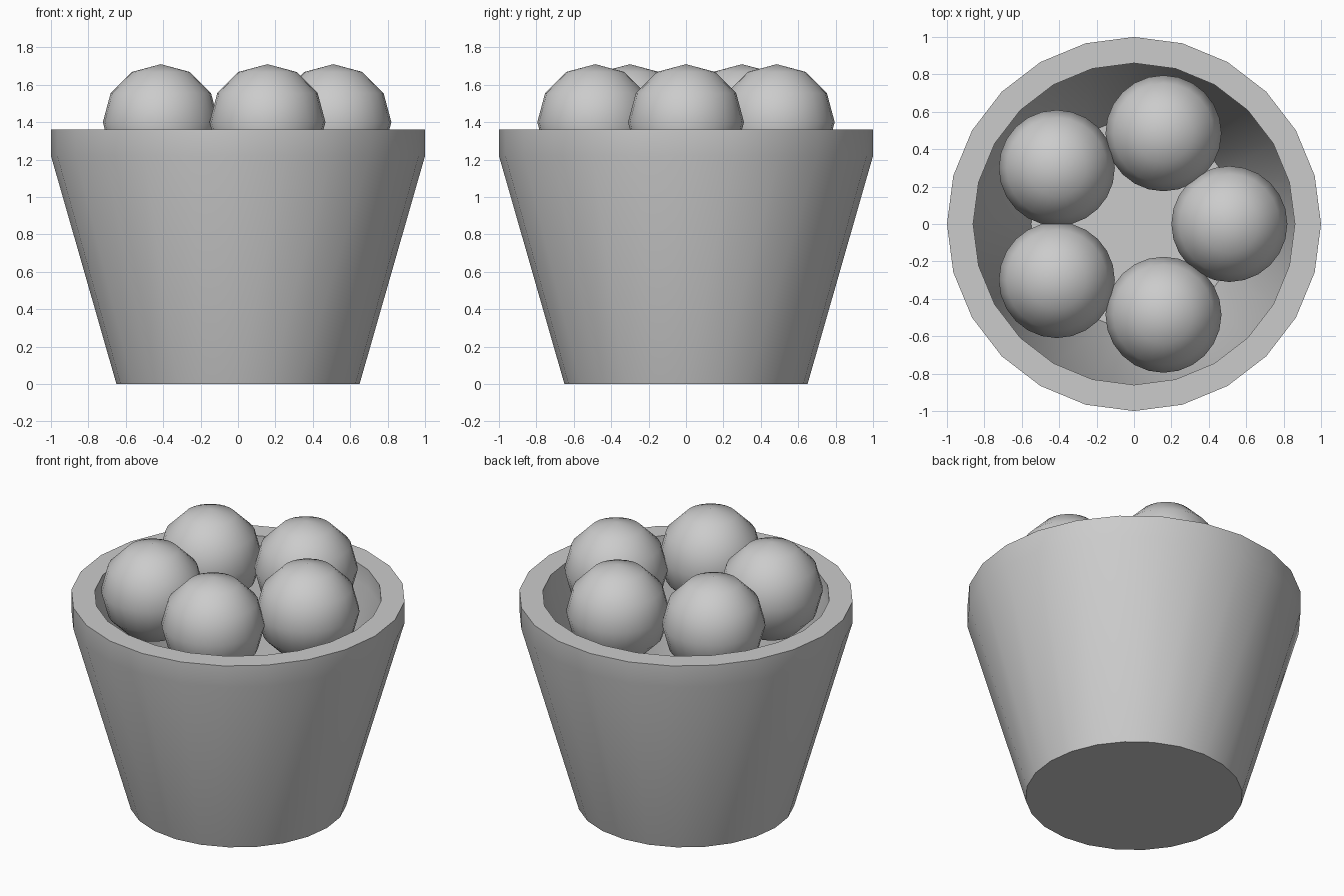
import bpy
import bmesh
import math

cube = bpy.data.objects.get("Cube")
if cube:
    bpy.data.objects.remove(cube, do_unlink=True)

# Single matte grey for every part
grey = bpy.data.materials.new("plain grey")
grey.use_nodes = True
colour = (0.6, 0.6, 0.6, 1)
grey.diffuse_color = colour
grey.node_tree.nodes["Principled BSDF"].inputs["Base Color"].default_value = colour

SIDES = 24


def finish(bm, name, angle, location=(0, 0, 0)):
    """Turn a bmesh into a smooth-shaded grey object."""
    bmesh.ops.recalc_face_normals(bm, faces=bm.faces)
    mesh = bpy.data.meshes.new(name)
    bm.to_mesh(mesh)
    bm.free()
    mesh.materials.append(grey)
    obj = bpy.data.objects.new(name, mesh)
    obj.location = location
    bpy.context.collection.objects.link(obj)
    bpy.ops.object.select_all(action="DESELECT")
    obj.select_set(True)
    bpy.context.view_layer.objects.active = obj
    bpy.ops.object.shade_smooth_by_angle(angle=math.radians(angle))
    return obj


# Tapered pot: outer wall, upright rim band, thick lip, inner wall
profile = [(0.65, 0), (1, 1.22), (1, 1.36), (0.86, 1.36), (0.86, 1.24), (0.55, 0.14)]
bm = bmesh.new()
rings = []
for radius, z in profile:
    ring = bmesh.ops.create_circle(bm, segments=SIDES, radius=radius)["verts"]
    for v in ring:
        v.co.z = z
    rings.append(ring)
for low, high in zip(rings, rings[1:]):
    for i in range(SIDES):
        j = (i + 1) % SIDES
        bm.faces.new((low[i], low[j], high[j], high[i]))
# Underside and inner floor
bm.faces.new(rings[0])
bm.faces.new(rings[-1])
finish(bm, "pot", 30)

# Five balls in a circle at the mouth of the pot
for i in range(5):
    angle = math.tau * i / 5
    bm = bmesh.new()
    bmesh.ops.create_uvsphere(bm, u_segments=SIDES, v_segments=6, radius=0.31)
    finish(bm, f"ball_{i + 1}", 60,
           (0.51 * math.cos(angle), 0.51 * math.sin(angle), 1.4))
